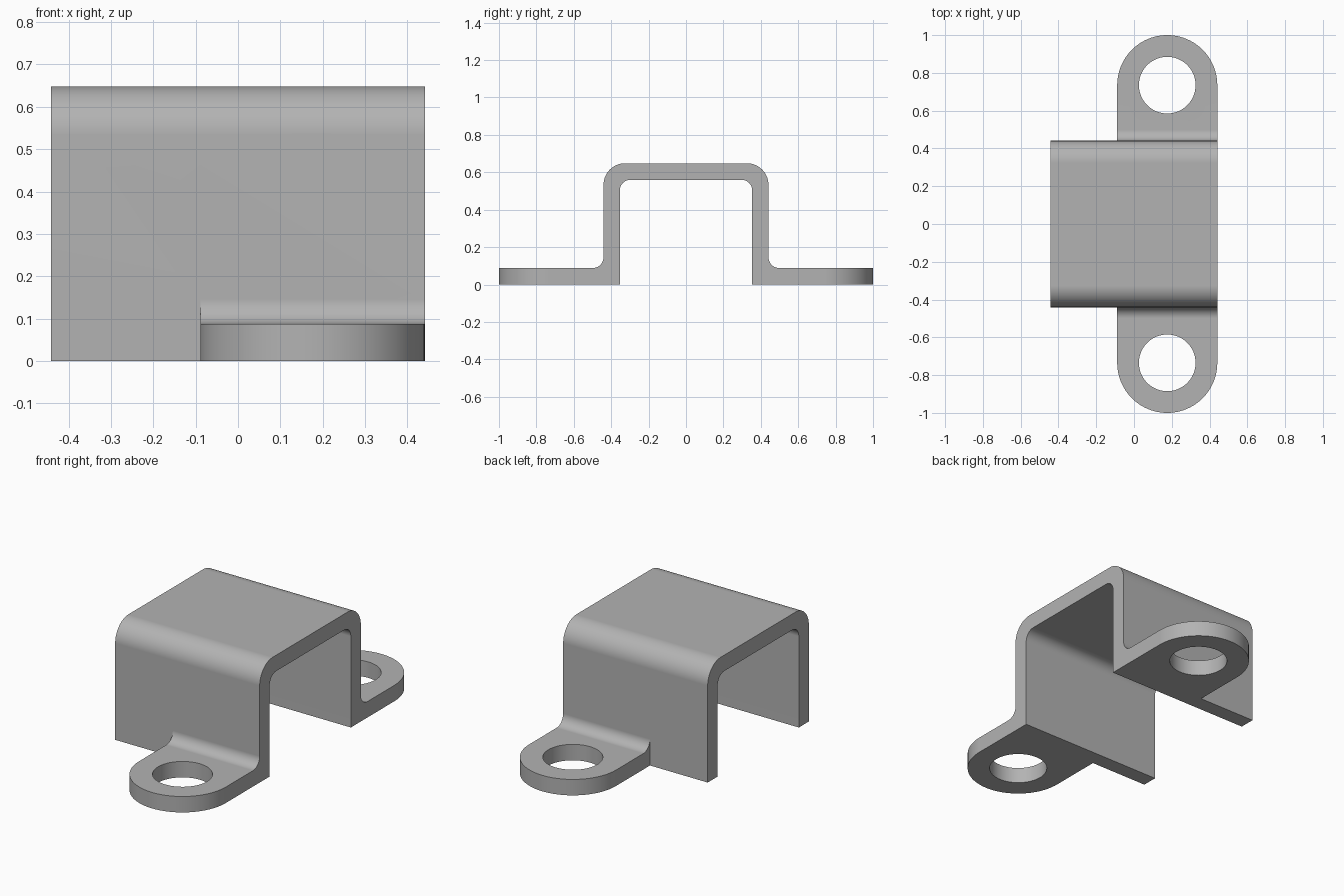
import bpy
import bmesh
import math
from mathutils import Vector

if "Cube" in bpy.data.objects:
    bpy.data.objects.remove(bpy.data.objects["Cube"], do_unlink=True)

HALF = 0.441        # half width of the channel, in x and y
INNER = 0.354       # inner face of the side walls
TOP = 0.648
SHEET = 0.088       # sheet thickness
TAB_X, TAB_Y, TAB_R, HOLE_R = 0.176, 0.735, 0.265, 0.15

grey = bpy.data.materials.new("plain grey")
grey.use_nodes = True
grey.diffuse_color = (0.45, 0.45, 0.45, 1)
grey.node_tree.nodes["Principled BSDF"].inputs["Base Color"].default_value = (0.45, 0.45, 0.45, 1)


def arc(cx, cy, r, start, end, steps):
    """Points along an arc, angles in degrees."""
    angles = [math.radians(start + (end - start) * i / steps) for i in range(steps + 1)]
    return [(cx + r * math.cos(a), cy + r * math.sin(a)) for a in angles]


def prism(name, points, place, push):
    """Extrude a closed outline into a solid."""
    bm = bmesh.new()
    face = bm.faces.new([bm.verts.new(place(a, b)) for a, b in points])
    extruded = bmesh.ops.extrude_face_region(bm, geom=[face])["geom"]
    moved = [g for g in extruded if isinstance(g, bmesh.types.BMVert)]
    bmesh.ops.translate(bm, verts=moved, vec=Vector(push))
    bmesh.ops.recalc_face_normals(bm, faces=bm.faces)
    mesh = bpy.data.meshes.new(name)
    bm.to_mesh(mesh)
    bm.free()
    mesh.materials.append(grey)
    obj = bpy.data.objects.new(name, mesh)
    bpy.context.collection.objects.link(obj)
    return obj


def cut(target, cutter, operation):
    mod = target.modifiers.new(operation, "BOOLEAN")
    mod.operation, mod.solver, mod.object = operation, "EXACT", cutter
    bpy.context.view_layer.objects.active = target
    bpy.ops.object.modifier_apply(modifier=mod.name)
    bpy.data.objects.remove(cutter, do_unlink=True)


# Bent sheet: hat-shaped section with rounded bends, overlong in x and y
bend, inner_bend, fillet = 0.115, 0.058, 0.058
half = [(1.2, 0), (1.2, SHEET)]
half += arc(HALF + fillet, SHEET + fillet, fillet, 270, 180, 12)
half += arc(HALF - bend, TOP - bend, bend, 0, 90, 16)
inside = arc(INNER - inner_bend, TOP - SHEET - inner_bend, inner_bend, 90, 0, 12) + [(INNER, 0)]
section = half + [(-y, z) for y, z in reversed(half)]
section += [(-y, z) for y, z in reversed(inside)] + inside
bracket = prism("mounting_bracket", section, lambda y, z: (-0.6, y, z), (1.2, 0, 0))

# Plan shape: square channel with a round-ended tab front and back
edge = TAB_X - TAB_R
plan = [(-HALF, -HALF), (edge, -HALF)]
plan += arc(TAB_X, -TAB_Y, TAB_R, 180, 360, 48)
plan += arc(TAB_X, TAB_Y, TAB_R, 0, 180, 48)
plan += [(edge, HALF), (-HALF, HALF)]
outline = prism("plan_outline", plan, lambda x, y: (x, y, -0.1), (0, 0, 1))
cut(bracket, outline, "INTERSECT")

# Bolt holes
for side in (-1, 1):
    ring = arc(TAB_X, side * TAB_Y, HOLE_R, 0, 360, 64)[:-1]
    hole = prism("bolt_hole", ring, lambda x, y: (x, y, -0.1), (0, 0, 0.3))
    cut(bracket, hole, "DIFFERENCE")

# Smooth bends with crisp edges and flat sheet faces
bpy.ops.object.select_all(action="DESELECT")
bracket.select_set(True)
bpy.context.view_layer.objects.active = bracket
bpy.ops.object.shade_smooth_by_angle(angle=math.radians(30))
weighted = bracket.modifiers.new("even_shading", "WEIGHTED_NORMAL")
weighted.keep_sharp = True
